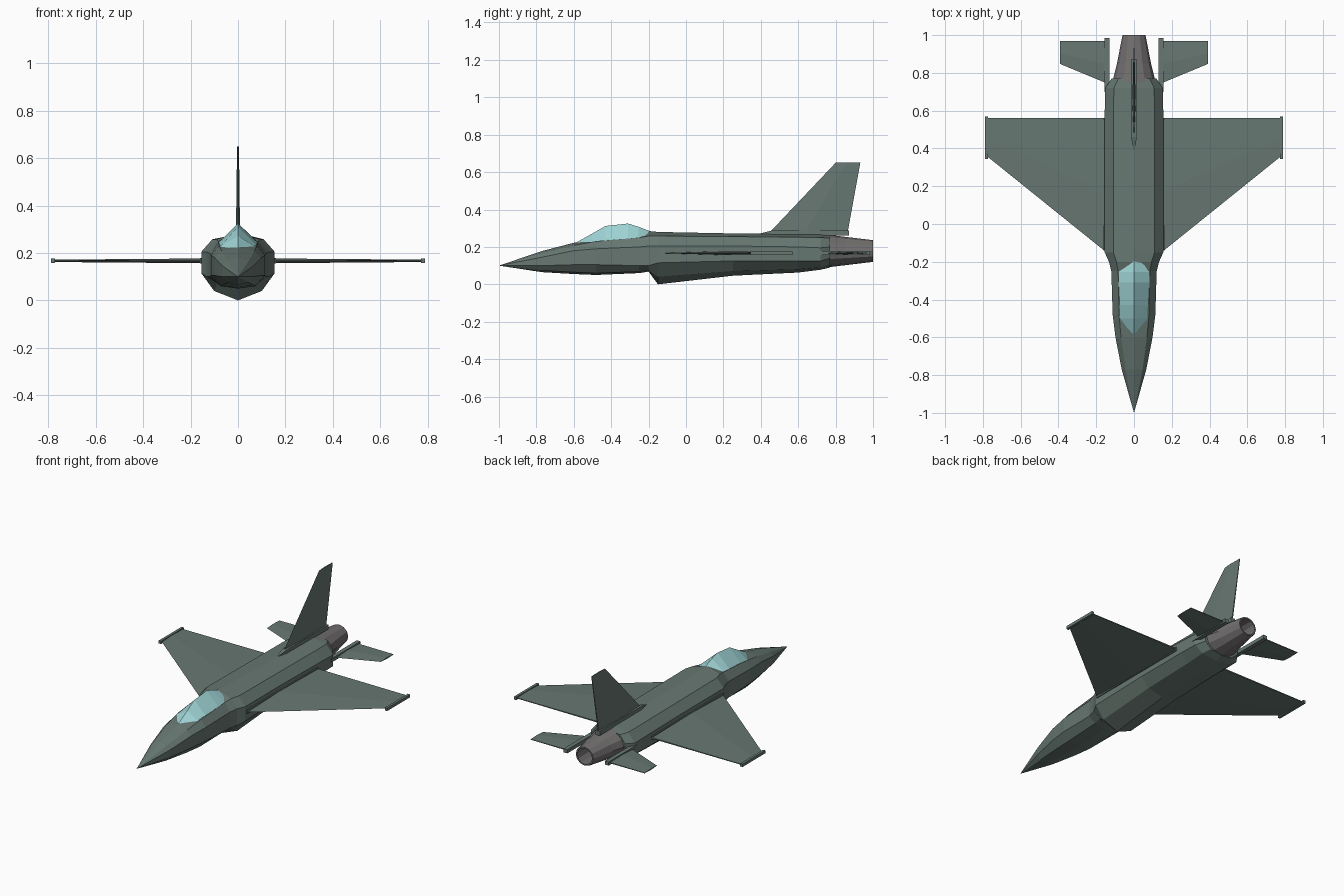
import bpy, bmesh, math

if "Cube" in bpy.data.objects:
    bpy.data.objects.remove(bpy.data.objects["Cube"])


def material(name, rgb):
    m = bpy.data.materials.new(name)
    m.diffuse_color = (*rgb, 1)
    m.use_nodes = True
    m.node_tree.nodes["Principled BSDF"].inputs["Base Color"].default_value = m.diffuse_color
    return m


GREEN = material("green_paint", (0.135, 0.185, 0.165))
GLASS = material("glass", (0.36, 0.68, 0.69))
METAL = material("metal", (0.17, 0.16, 0.16))


def loft(name, rings, mat, mirror=False, caps=(True, True)):
    """Skin a list of equally sized closed rings."""
    bm = bmesh.new()
    rows = [[bm.verts.new(p) for p in ring] for ring in rings]
    n = len(rows[0])
    for a, b in zip(rows, rows[1:]):
        for i in range(n):
            j = (i + 1) % n
            bm.faces.new((a[i], a[j], b[j], b[i]))
    if caps[0]:
        bm.faces.new(rows[0])
    if caps[1]:
        bm.faces.new(rows[-1])
    bmesh.ops.remove_doubles(bm, verts=bm.verts, dist=0.0002)
    bmesh.ops.recalc_face_normals(bm, faces=bm.faces)
    me = bpy.data.meshes.new(name)
    bm.to_mesh(me)
    bm.free()
    me.materials.append(mat)
    ob = bpy.data.objects.new(name, me)
    bpy.context.collection.objects.link(ob)
    if mirror:
        mod = ob.modifiers.new("mirror", 'MIRROR')
        mod.use_mirror_merge = False
    return ob


def box(name, x, y, z, mat, mirror=False):
    rings = [[(x[0], v, z[0]), (x[1], v, z[0]), (x[1], v, z[1]), (x[0], v, z[1])] for v in y]
    return loft(name, rings, mat, mirror)


def foil(y0, y1, t):
    """Thin diamond section as (along, across) pairs."""
    m = y0 + 0.45 * (y1 - y0)
    return [(y0, 0), (m, t), (y1, t * 0.4), (y1, -t * 0.4), (m, -t)]


def body_ring(y, w, zt, zs, zu, zl, zc, zb):
    half = [(0.7 * w, zs), (w, zu), (w, zl), (0.65 * w, zc)]
    return ([(0, y, zt)] + [(x, y, z) for x, z in half] + [(0, y, zb)]
            + [(-x, y, z) for x, z in reversed(half)])


# Fuselage with belly intake step
stations = [
    (-1.00, 0, .10, .10, .10, .10, .10, .10),
    (-0.77, .065, .178, .167, .145, .10, .075, .065),
    (-0.60, .098, .222, .208, .18, .105, .065, .055),
    (-0.48, .113, .24, .23, .19, .105, .06, .05),
    (-0.25, .12, .265, .25, .20, .10, .068, .06),
    (-0.20, .133, .285, .258, .205, .10, .075, .068),
    (-0.15, .155, .28, .258, .205, .115, .04, 0),
    (0.25, .155, .272, .255, .205, .125, .07, .046),
    (0.60, .155, .268, .252, .20, .125, .08, .063),
    (0.72, .152, .268, .25, .195, .125, .09, .078),
    (0.77, .118, .262, .247, .20, .14, .103, .09),
]
loft("fuselage", [body_ring(*s) for s in stations], GREEN, caps=(False, True))

# Canopy
canopy = [(-.59, 0, .222, .222), (-.50, .081, .222, .272), (-.43, .085, .226, .312),
          (-.31, .085, .242, .325), (-.255, .08, .25, .308), (-.195, .045, .265, .285)]
loft("canopy", [[(-w, y, b), (0, y, t), (w, y, b), (0, y, b)] for y, w, b, t in canopy],
     GLASS, caps=(False, True))

# Hollow exhaust nozzle
nozzle = [(.75, .115, .088), (.85, .09, .076), (1.0, .061, .058), (1.0, .052, .05), (.86, .06, .058)]
loft("exhaust_nozzle", [[(rx * math.cos(a), y, .178 + rz * math.sin(a))
                         for a in [math.tau * k / 12 for k in range(12)]]
                        for y, rx, rz in nozzle], METAL, caps=(False, True))

# Wings with root fairings and tip rails
loft("wing", [[(x, y, .167 + h) for y, h in foil(y0, y1, t)]
              for x, y0, y1, t in [(.14, -.155, .562, .010), (.78, .36, .562, .005)]],
     GREEN, mirror=True)
box("wing_root_fairing", (.15, .161), (-.14, .56), (.156, .179), GREEN, mirror=True)
box("wing_tip_rail", (.773, .789), (.345, .57), (.158, .176), GREEN, mirror=True)

# Tailplanes with their side booms
loft("tailplane", [[(x, y, .167 + h) for y, h in foil(y0, y1, t)]
                   for x, y0, y1, t in [(.145, .745, .97, .007), (.393, .848, .97, .004)]],
     GREEN, mirror=True)
box("tail_boom", (.13, .156), (.70, .985), (.156, .179), GREEN, mirror=True)

# Fin and its base fairing
loft("tail_fin", [[(h, y, z) for y, h in foil(y0, y1, t)]
                  for z, y0, y1, t in [(.27, .44, .863, .009), (.65, .80, .932, .004)]], GREEN)
base = [(.39, .003, .27), (.46, .015, .288), (.872, .015, .288)]
loft("fin_fairing", [[(-w, y, .262), (w, y, .262), (w, y, z), (-w, y, z)] for y, w, z in base], GREEN)
